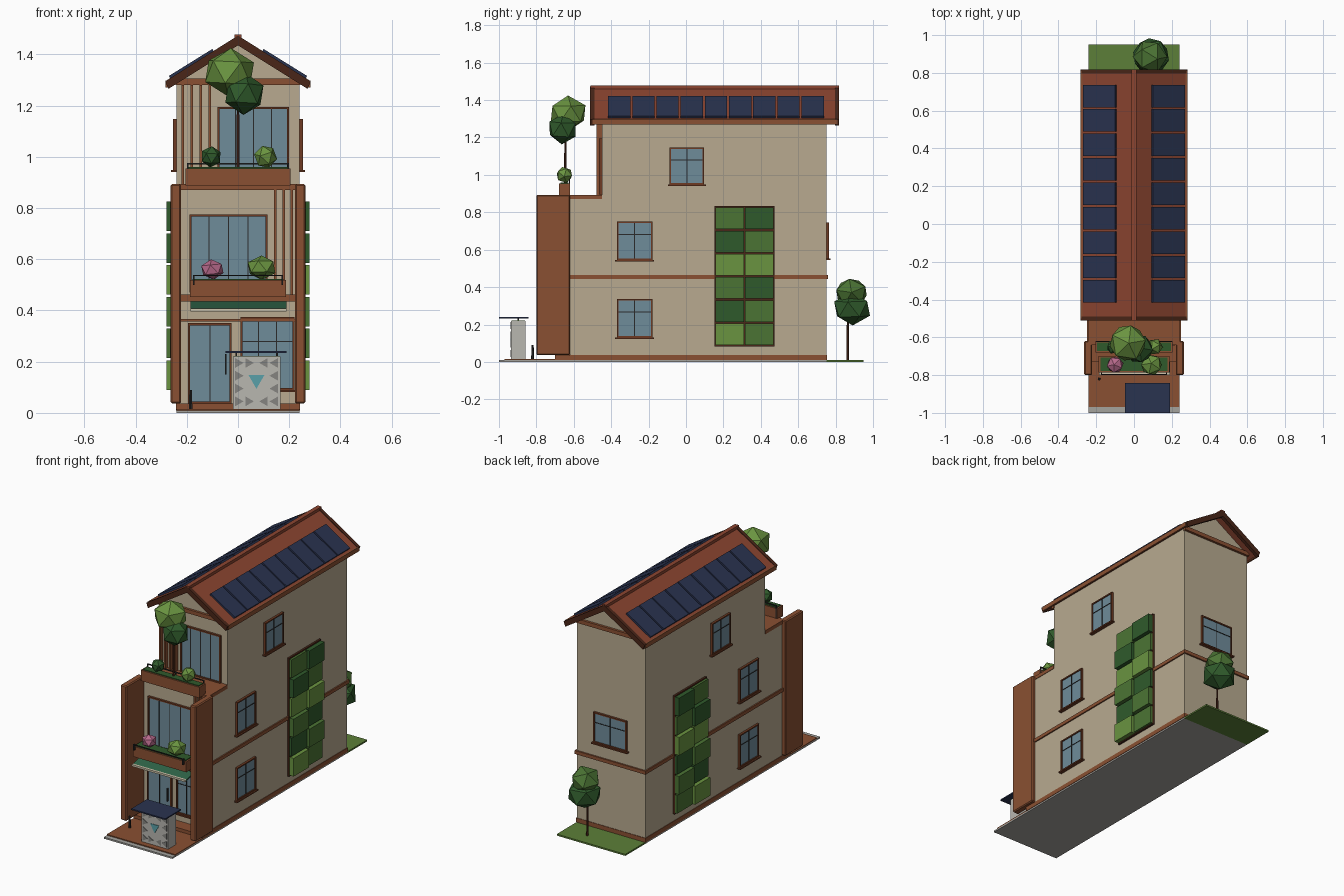
import bpy, bmesh, math, random
from mathutils import Matrix, Vector

if "Cube" in bpy.data.objects:
    bpy.data.objects.remove(bpy.data.objects["Cube"])

random.seed(4)
MATS = {}
COL = dict(wall='B8AA90', brown='8A5032', roof='8C4530', dark='4A2618', frame='6E3A22', glass='6F8C9A',
           panel='2A3350', black='2A2A2A', lawn='5C7F38', grey='A5A39E', pale='B9B7B0', mid='858480',
           teal='5AA0A8', g0='4B7434', g1='2F5A2B', g2='6A9440', pink='B86A8C', awning='2E6347', cream='CFC5AC')


def mat(key):
    if key not in MATS:
        m = bpy.data.materials.new(key)
        h = COL[key]
        m.diffuse_color = [((int(h[i:i + 2], 16) / 255 + 0.055) / 1.055) ** 2.4 for i in (0, 2, 4)] + [1]
        m.use_nodes = True
        m.node_tree.nodes["Principled BSDF"].inputs["Base Color"].default_value = m.diffuse_color
        MATS[key] = m
    return MATS[key]


def finish(name, bm, col, mirror=False):
    bmesh.ops.recalc_face_normals(bm, faces=bm.faces)
    me = bpy.data.meshes.new(name)
    bm.to_mesh(me)
    bm.free()
    me.materials.append(mat(col))
    ob = bpy.data.objects.new(name, me)
    bpy.context.collection.objects.link(ob)
    if mirror:
        ob.modifiers.new('mirror', 'MIRROR').use_axis = (True, False, False)
    return ob


def boxes(name, col, items, mirror=False):
    """Each item is x0, x1, y0, y1, z0, z1."""
    bm = bmesh.new()
    for x0, x1, y0, y1, z0, z1 in items:
        m = Matrix.Translation(((x0 + x1) / 2, (y0 + y1) / 2, (z0 + z1) / 2))
        bmesh.ops.create_cube(bm, size=1, matrix=m @ Matrix.Diagonal((abs(x1 - x0), abs(y1 - y0), z1 - z0, 1)))
    return finish(name, bm, col, mirror)


def prism(name, col, pts, axis, a, b, mirror=False):
    """Extrude a (y,z) profile along x, or an (x,z) profile along y."""
    bm = bmesh.new()
    pos = (lambda p: (a, p[0], p[1])) if axis == 'x' else (lambda p: (p[0], a, p[1]))
    f = bm.faces.new([bm.verts.new(pos(p)) for p in pts])
    new = bmesh.ops.extrude_face_region(bm, geom=[f])['geom']
    d = Vector((b - a, 0, 0) if axis == 'x' else (0, b - a, 0))
    bmesh.ops.translate(bm, vec=d, verts=[v for v in new if isinstance(v, bmesh.types.BMVert)])
    return finish(name, bm, col, mirror)


def blob(name, col, c, r, sz=1.0):
    bm = bmesh.new()
    rot = Matrix.Rotation(random.uniform(0, 6), 4, 'Z') @ Matrix.Rotation(random.uniform(0, 0.5), 4, 'X')
    bmesh.ops.create_icosphere(bm, subdivisions=1, radius=r,
                               matrix=Matrix.Translation(c) @ Matrix.Diagonal((1, 1, sz, 1)) @ rot)
    return finish(name, bm, col)


def stick(name, col, c, r, z0, z1):
    bm = bmesh.new()
    bmesh.ops.create_cone(bm, cap_ends=True, segments=6, radius1=r, radius2=r * 0.7, depth=z1 - z0,
                          matrix=Matrix.Translation((c[0], c[1], (z0 + z1) / 2)))
    return finish(name, bm, col)


def window(name, axis, at, out, u0, u1, z0, z1, uprights=1, bar=True, sill=True, mirror=False):
    """Framed window on a wall plane; out is the outward sign."""
    def b(a0, a1, v0, v1, d):
        n = sorted((at - out * 0.005, at + out * d))
        return (*n, a0, a1, v0, v1) if axis == 'x' else (a0, a1, *n, v0, v1)
    t = 0.008
    boxes(name + '_glass', 'glass', [b(u0 + t, u1 - t, z0 + t, z1 - t, 0.008)], mirror)
    fr = [b(u0, u0 + t, z0, z1, .014), b(u1 - t, u1, z0, z1, .014),
          b(u0 + t, u1 - t, z0, z0 + t, .014), b(u0 + t, u1 - t, z1 - t, z1, .014)]
    if sill:
        fr.append(b(u0 - .01, u1 + .01, z0 - .008, z0, .022))
    boxes(name + '_frame', 'frame', fr, mirror)
    mul = [b(u - .002, u + .002, z0 + t, z1 - t, .011)
           for u in [u0 + (u1 - u0) * (i + 1) / (uprights + 1) for i in range(uprights)]]
    if bar:
        zb = z0 + (z1 - z0) * 0.66
        mul.append(b(u0 + t, u1 - t, zb - .002, zb + .002, .011))
    boxes(name + '_mullions', 'black', mul, mirror)


# Site and plinth
boxes('ground_slab', 'grey', [(-.24, .24, -1, .75, 0, .01)])
boxes('front_paving', 'brown', [(-.24, .24, -.97, -.70, .01, .016)])
boxes('back_lawn', 'lawn', [(-.24, .24, .75, .95, 0, .01)])
boxes('plinth', 'brown', [(-.243, .243, -.70, .753, .01, .037)])

# Walls, gable, floor band
prism('house_walls', 'wall', [(-.62, .037), (.75, .037), (.75, 1.28), (-.45, 1.28), (-.45, .87), (-.62, .87)],
      'x', -.24, .24)
prism('gable', 'wall', [(-.24, 1.28), (.24, 1.28), (.24, 1.305), (0, 1.45), (-.24, 1.305)], 'y', -.45, .75)
boxes('floor_band', 'brown', [(.235, .248, -.62, .76, .443, .465), (0, .248, .745, .76, .443, .465)], True)
boxes('gable_band', 'brown', [(-.245, .245, -.465, -.445, 1.28, 1.305), (-.245, .245, .745, .765, 1.28, 1.305)])

# Roof with fascia, bargeboards and ridge cap
prism('roof', 'roof', [(0, 1.445), (.275, 1.275), (.282, 1.293), (0, 1.468)], 'y', -.50, .81, True)
for nm, a in (('front', -.512), ('back', .797)):
    prism(nm + '_bargeboard', 'dark', [(0, 1.435), (.272, 1.265), (.284, 1.295), (0, 1.473)], 'y', a, a + .022, True)
boxes('eave_fascia', 'brown', [(.272, .283, -.50, .81, 1.27, 1.298)], True)
boxes('ridge_cap', 'roof', [(-.014, .014, -.51, .817, 1.455, 1.477)])

# Solar panels on both slopes
slope = math.atan2(.175, .282)
bm = bmesh.new()
for i in range(9):
    m = Matrix.Translation((.182, -.357 + i * .1293, 1.363)) @ Matrix.Rotation(slope, 4, 'Y')
    bmesh.ops.create_cube(bm, size=1, matrix=m @ Matrix.Diagonal((.20, .119, .012, 1)))
finish('solar_panels', bm, 'panel', True)

# Side fins framing the front
fin = boxes('side_fins', 'brown', [(.222, .264, -.80, -.62, .037, .893)], True)
bv = fin.modifiers.new('bevel', 'BEVEL')
bv.width, bv.segments = .006, 1

# Terrace slab, planter and railing
boxes('terrace_slab', 'brown', [(-.243, .243, -.64, -.45, .87, .893)])
boxes('balcony_slab', 'brown', [(-.222, .222, -.73, -.62, .435, .462)])
boxes('terrace_planter', 'brown', [(-.205, .205, -.68, -.62, .887, .955)])
boxes('terrace_planter_soil', 'g1', [(-.195, .195, -.672, -.628, .95, .96)])
boxes('balcony_planter', 'brown', [(-.187, .187, -.785, -.70, .452, .518)])
boxes('balcony_planter_soil', 'g1', [(-.177, .177, -.777, -.708, .512, .523)])
boxes('terrace_rail', 'black', [(-.2, .2, -.625, -.619, .97, .976)] +
      [(x - .003, x + .003, -.625, -.619, .89, .972) for x in (-.197, 0, .197)])
boxes('balcony_rail', 'black', [(-.175, .175, -.80, -.795, .534, .539)] +
      [(x - .003, x + .003, -.80, -.785, .50, .537) for x in (-.172, .172)])

# Awning above the entrance
prism('awning', 'awning', [(-.625, .452), (-.79, .405), (-.79, .395), (-.625, .435)], 'x', -.185, .19)
boxes('awning_lip', 'cream', [(-.185, .19, -.80, -.785, .396, .408)])
boxes('entrance_lintel', 'brown', [(-.222, .222, -.635, -.615, .357, .366)])

# Front openings
window('entrance_door', 'y', -.62, -1, -.195, -.025, .037, .35, 1, False, False)
window('ground_window', 'y', -.62, -1, .01, .22, .09, .375, 2, True)
window('balcony_window', 'y', -.62, -1, -.19, .115, .47, .775, 3, False, False)
window('terrace_window', 'y', -.45, -1, -.08, .20, .895, 1.195, 3, False, False)
boxes('door_handle', 'black', [(-.05, -.045, -.645, -.63, .15, .23)])

# Vertical slats
boxes('terrace_slats', 'brown', [(x - .005, x + .005, -.478, -.45, .893, 1.28) for x in (-.215, -.18, -.145, -.11)])
boxes('balcony_slats', 'brown', [(x - .005, x + .005, -.645, -.62, .462, .87) for x in (.145, .178, .21)])

# Side and back windows
window('lower_side_window', 'x', .24, 1, -.37, -.18, .13, .337, mirror=True)
window('middle_side_window', 'x', .24, 1, -.37, -.18, .545, .752, mirror=True)
window('upper_side_window', 'x', .24, 1, -.087, .097, .948, 1.147, mirror=True)
window('back_window', 'y', .75, 1, -.115, .115, .553, .745)

# Green walls: staggered planted panels on a frame
boxes('green_wall_frame', 'dark', [(.235, .252, .152, .472, .083, .833)], True)
pattern = [('g2', 'g0'), ('g1', 'g0'), ('g0', 'g1'), ('g2', 'g2'), ('g1', 'g0'), ('g0', 'g1')]
for r, row in enumerate(pattern):
    for c, col in enumerate(row):
        y, z = .157 + c * .159, .09 + r * .124
        d = .28 if (r + c) % 2 == 0 else .266
        boxes(f'green_panel_{r}_{c}', col, [(.245, d, y, y + .152, z, z + .115)], True)

# Kiosk with triangle pattern and solar canopy
boxes('kiosk', 'pale', [(-.02, .165, -.935, -.858, .014, .22)])
boxes('kiosk_posts', 'black', [(x, x + .006, -.90, -.894, .215, .236) for x in (-.01, .15)])
boxes('kiosk_canopy', 'panel', [(-.048, .19, -1, -.842, .233, .241)])
boxes('kiosk_top', 'lawn', [(-.018, .163, -.933, -.86, .219, .222)])


def triangles(name, col, tris):
    bm = bmesh.new()
    for x, z, r, ang in tris:
        m = (Matrix.Translation((x, -.936, z)) @ Matrix.Rotation(ang, 4, 'Y') @
             Matrix.Rotation(math.pi / 2, 4, 'X'))
        bmesh.ops.create_cone(bm, cap_ends=True, segments=3, radius1=r, radius2=r, depth=.005, matrix=m)
    finish(name, bm, col)


triangles('kiosk_grey_triangles', 'mid', [(x, .045 + i * .05, .022, math.pi / 2 * (1 if x < .07 else -1))
                                          for i in range(4) for x in (0, .04, .105, .145)
                                          if (i == 0 or i == 3 or x in (0, .145))])
triangles('kiosk_teal_triangle', 'teal', [(.072, .13, .036, math.pi)])
stick('path_light', 'black', (-.185, -.82), .008, .014, .09)

# Planting
stick('terrace_trunk', 'dark', (0, -.645), .007, .95, 1.28)
blob('terrace_tree_top', 'g2', (-.033, -.63, 1.33), .105, .9)
blob('terrace_tree_lower', 'g1', (.025, -.66, 1.245), .082)
blob('terrace_shrub_left', 'g1', (-.105, -.65, 1.0), .042)
blob('terrace_shrub_right', 'g2', (.108, -.65, 1.0), .046)
blob('balcony_flowers', 'pink', (-.10, -.745, .56), .047, .85)
blob('balcony_shrub', 'g2', (.092, -.745, .567), .06, .8)
stick('back_trunk', 'dark', (.085, .865), .007, .008, .28)
blob('back_tree_lower', 'g1', (.09, .888, .285), .106, .85)
blob('back_tree_top', 'g0', (.085, .885, .37), .092, .9)
